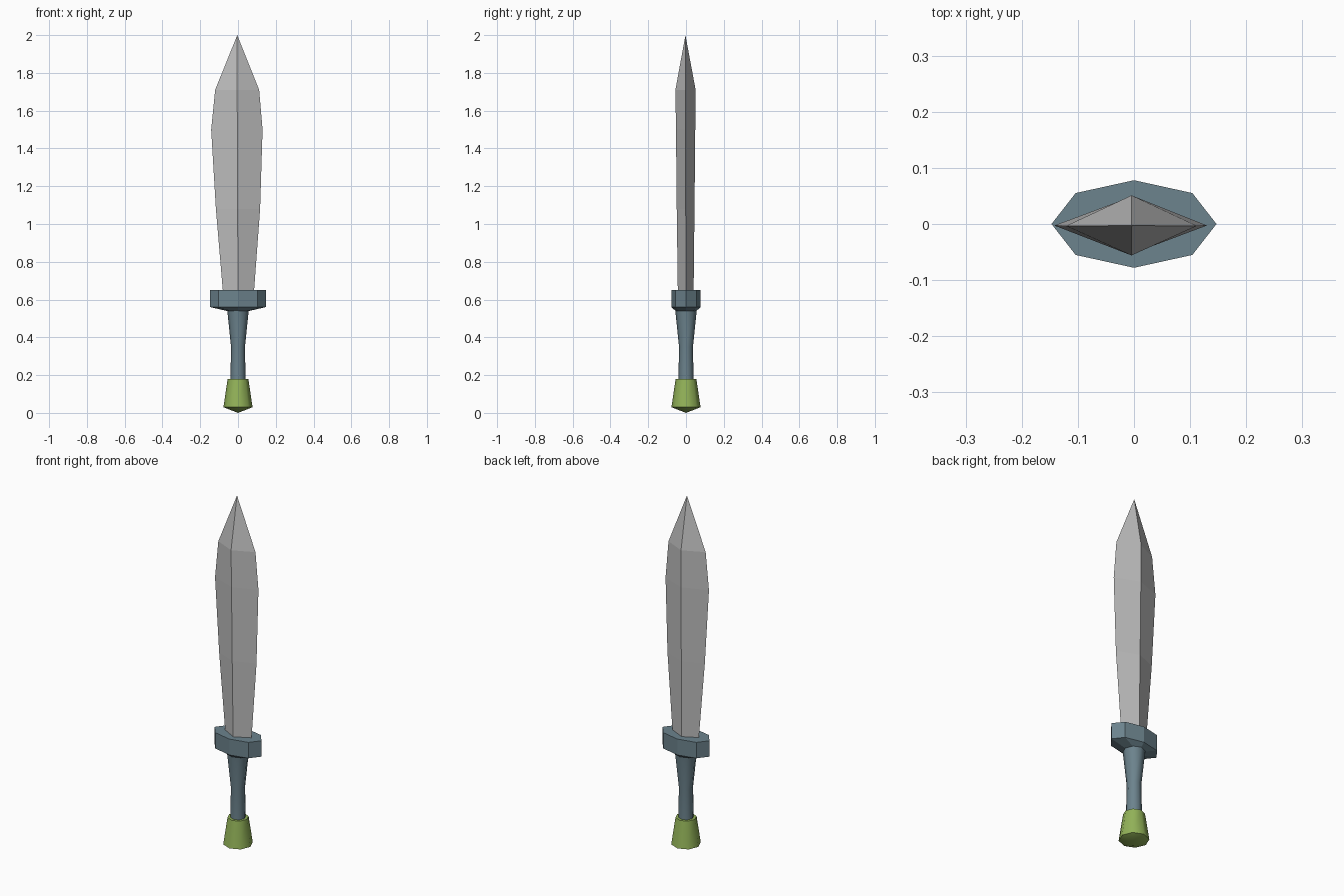
import bpy, bmesh, math

cube = bpy.data.objects.get("Cube")
if cube:
    bpy.data.objects.remove(cube, do_unlink=True)


def srgb(r, g, b):
    return tuple(((c / 255 + 0.055) / 1.055) ** 2.4 for c in (r, g, b)) + (1,)


def material(name, color):
    m = bpy.data.materials.new(name)
    m.use_nodes = True
    m.diffuse_color = color
    m.node_tree.nodes["Principled BSDF"].inputs["Base Color"].default_value = color
    return m


steel = material("steel grey", srgb(189, 189, 189))
slate = material("slate blue", srgb(108, 131, 141))
green = material("leaf green", srgb(146, 178, 88))


def loft(name, rings, mat, smooth=None):
    """Skin a list of point rings; single-point rings become tips."""
    bm = bmesh.new()
    loops = [[bm.verts.new(p) for p in ring] for ring in rings]
    n = max(len(l) for l in loops)
    for a, b in zip(loops, loops[1:]):
        for i in range(n):
            j = (i + 1) % n
            if len(b) == 1:
                bm.faces.new((a[i], a[j], b[0]))
            elif len(a) == 1:
                bm.faces.new((a[0], b[j], b[i]))
            else:
                bm.faces.new((a[i], a[j], b[j], b[i]))
    for loop in (loops[0], loops[-1]):
        if len(loop) > 1:
            bm.faces.new(loop)
    bmesh.ops.recalc_face_normals(bm, faces=bm.faces)
    me = bpy.data.meshes.new(name)
    bm.to_mesh(me)
    bm.free()
    me.materials.append(mat)
    ob = bpy.data.objects.new(name, me)
    bpy.context.collection.objects.link(ob)
    if smooth:
        bpy.ops.object.select_all(action="DESELECT")
        ob.select_set(True)
        bpy.context.view_layer.objects.active = ob
        bpy.ops.object.shade_smooth_by_angle(angle=math.radians(smooth))
    return ob


def octagon(rx, ry, z):
    return [(rx * math.cos(k * math.pi / 4), ry * math.sin(k * math.pi / 4), z)
            for k in range(8)]


# Blade: diamond section, leaning very slightly toward its tip
def diamond(left, right, front, back, z):
    mid_x, mid_y = -0.004 * (z - 0.6), -0.003 * (z - 0.6)
    return [(right, mid_y, z), (mid_x, back, z), (left, mid_y, z), (mid_x, front, z)]


blade = [diamond(-0.078, 0.083, -0.043, 0.04, 0.62),
         diamond(-0.117, 0.117, -0.049, 0.045, 1.08),
         diamond(-0.142, 0.13, -0.053, 0.049, 1.5),
         diamond(-0.121, 0.112, -0.056, 0.051, 1.71),
         [(-0.004, -0.003, 2.0)]]
loft("blade", blade, steel)

# Guard: stretched octagon with a tapered underside
loft("guard", [octagon(0.06, 0.055, 0.54), octagon(0.147, 0.078, 0.56),
               octagon(0.147, 0.078, 0.65)], slate)

# Grip: flares out under the guard
grip = [(0.04, 0.17), (0.037, 0.35), (0.057, 0.545)]
loft("grip", [octagon(r, r, z) for r, z in grip], slate, smooth=50)

# Pommel: widening cap with a shallow pointed base
pommel = [(0.077, 0.03), (0.055, 0.18)]
loft("pommel", [[(0, 0, 0)]] + [octagon(r, r, z) for r, z in pommel], green, smooth=50)
